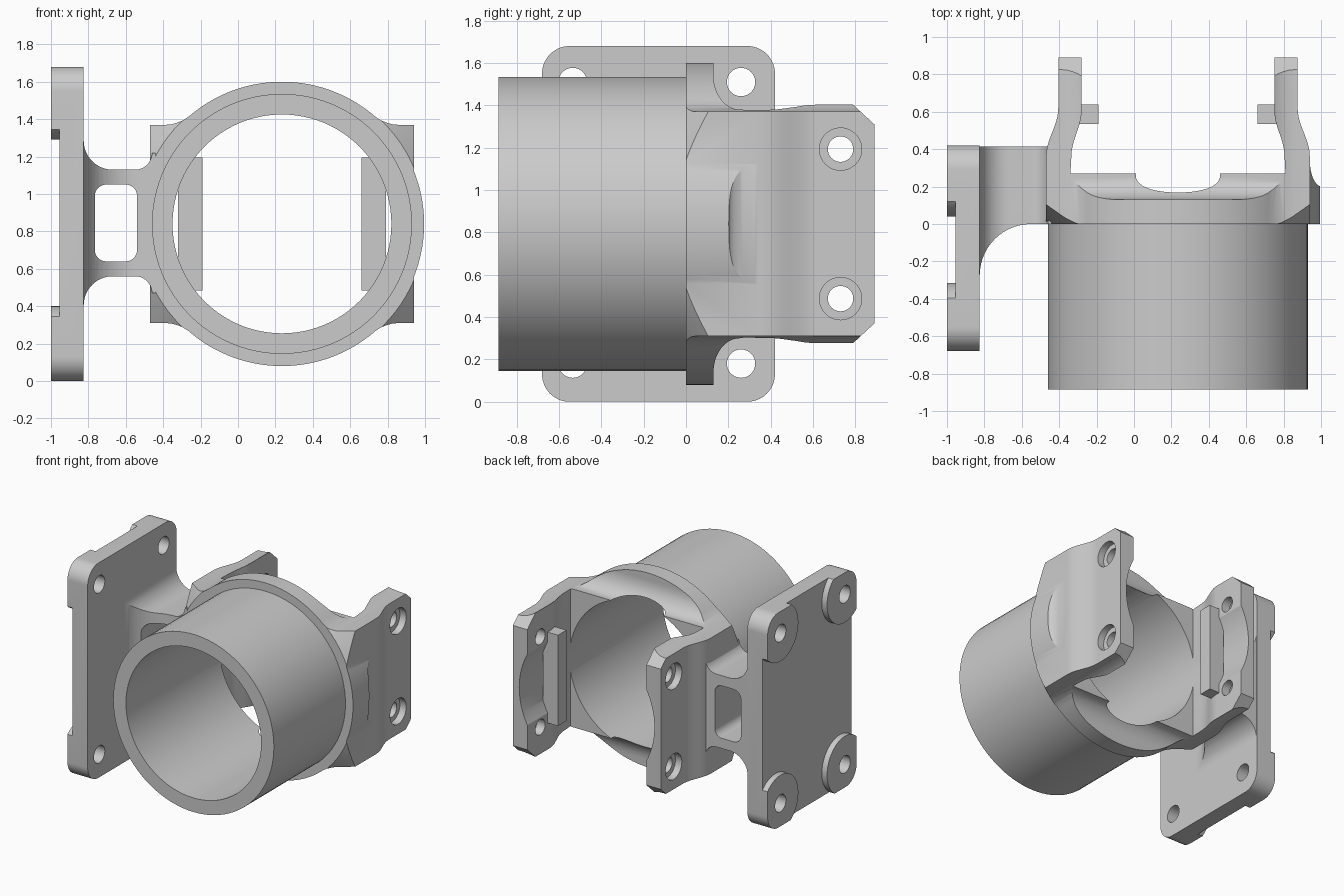
import bpy, bmesh, math
from mathutils import Matrix, Vector

if "Cube" in bpy.data.objects:
    bpy.data.objects.remove(bpy.data.objects["Cube"], do_unlink=True)

grey = bpy.data.materials.new("plain_grey")
grey.use_nodes = True
grey.diffuse_color = (0.6, 0.6, 0.6, 1)
grey.node_tree.nodes["Principled BSDF"].inputs["Base Color"].default_value = (0.6, 0.6, 0.6, 1)

CENTRE = Vector((0.235, 0, 0.84))   # axis of the tube
PLACE = {"X": lambda a, b, d: (d, a, b),
         "Y": lambda a, b, d: (a, d, b),
         "Z": lambda a, b, d: (a, b, d)}


def loft(name, rings, axis):
    """Solid between two matching outlines, each given as (points, depth)."""
    bm = bmesh.new()
    lo, hi = [[bm.verts.new(PLACE[axis](a, b, d)) for a, b in pts] for pts, d in rings]
    n = len(lo)
    bm.faces.new(lo)
    bm.faces.new(hi)
    for i in range(n):
        j = (i + 1) % n
        bm.faces.new((lo[i], lo[j], hi[j], hi[i]))
    bmesh.ops.recalc_face_normals(bm, faces=bm.faces)
    mesh = bpy.data.meshes.new(name)
    bm.to_mesh(mesh)
    bm.free()
    mesh.materials.append(grey)
    ob = bpy.data.objects.new(name, mesh)
    bpy.context.collection.objects.link(ob)
    return ob


def prism(name, pts, axis, lo, hi):
    return loft(name, [(pts, lo), (pts, hi)], axis)


def arc(cx, cy, rx, ry, start, end, n=14):
    angles = [math.radians(start + (end - start) * i / n) for i in range(n + 1)]
    return [(cx + rx * math.cos(t), cy + ry * math.sin(t)) for t in angles]


def circle(r, cx=0, cy=0, n=96):
    return arc(cx, cy, r, r, 0, 360, n)[:-1]


def ease(p, q, n=12):
    """S-shaped blend from p to q, running straight along the second axis."""
    return [(p[0] + (q[0] - p[0]) * (1 - math.cos(math.pi * i / n)) / 2,
             p[1] + (q[1] - p[1]) * i / n) for i in range(n + 1)]


def rect(a0, b0, a1, b1, r):
    return (arc(a1 - r, b1 - r, r, r, 0, 90) + arc(a0 + r, b1 - r, r, r, 90, 180)
            + arc(a0 + r, b0 + r, r, r, 180, 270) + arc(a1 - r, b0 + r, r, r, 270, 360))


def flip_a(pts):
    return pts + [(-a, b) for a, b in reversed(pts)]


def flip_b(pts, mid=0):
    return pts + [(a, 2 * mid - b) for a, b in reversed(pts)]


def boolean(ob, cutter, op):
    cutter.hide_render = True
    mod = ob.modifiers.new(op.lower(), "BOOLEAN")
    mod.object, mod.operation, mod.solver = cutter, op, "EXACT"
    bpy.context.view_layer.objects.active = ob
    bpy.ops.object.modifier_apply(modifier=mod.name)
    bpy.data.objects.remove(cutter, do_unlink=True)


def finish(ob, offset=Vector()):
    ob.data.transform(Matrix.Translation(offset))
    bpy.ops.object.select_all(action="DESELECT")
    ob.select_set(True)
    bpy.context.view_layer.objects.active = ob
    bpy.ops.object.shade_smooth_by_angle(angle=math.radians(25))


# Clamp body: round flange blended into square shoulders
quarter = arc(0, 0, 0.76, 0.76, 90, 49, 20)[1:]
quarter += [(0.53, 0.553), (0.56, 0.541), (0.59, 0.533), (0.62, 0.53), (0.705, 0.53)]
quarter += arc(0, 0, 0.76, 0.76, 21.93, 0, 12)[:-1]
right_half = quarter + [(0.76, 0)] + [(a, -b) for a, b in reversed(quarter)]
front = [(0, 0.76)] + right_half + [(0, -0.76)] + [(-a, b) for a, b in reversed(right_half)]
body = prism("clamp_body", front, "Y", 0, 0.89)

# Plan outline: waisted arms with a floor between them
plan = [(0.8, -0.1), (0.8, 0.2)] + arc(0.77, 0.34, 0.065, 0.14, 270, 180)
plan += ease((0.705, 0.36), (0.64, 0.62)) + [(0.64, 1), (0.515, 1)]
plan += ease((0.515, 0.61), (0.57, 0.36)) + [(0.575, 0.27)]
boolean(body, prism("plan_cutter", flip_a(plan), "Z", -2, 2), "INTERSECT")

# Side outline: flange fillet, flared arm edges, chamfered arm tips
side = [(-0.1, 0.9), (0.13, 0.9)] + arc(0.255, 0.70, 0.125, 0.16, 180, 270)
side += [(b, a) for a, b in ease((0.541, 0.35), (0.572, 0.6))]
side += [(0.78, 0.572), (0.89, 0.47), (1, 0.368)]
boolean(body, prism("side_cutter", flip_b(side), "X", -2, 2), "INTERSECT")

# Conical relief on the front of the shoulders
cone = loft("cone_cutter", [(circle(0.712), -0.05), (circle(1.867), 1)], "Y")
boolean(body, cone, "INTERSECT")

# Front tube and the bore through everything
boolean(body, prism("tube", circle(0.695), "Y", -0.885, 0.05), "UNION")
boolean(body, prism("bore", circle(0.585), "Y", -1, 1.1), "DIFFERENCE")

# Counterbored screw holes in both arms
for s in (-1, 1):
    for z in (-0.353, 0.353):
        for r, inner in ((0.06, 0.4), (0.1, 0.585)):
            hole = prism("hole", circle(r, 0.73, z, 40), "X", *sorted((s * inner, s * 0.8)))
            boolean(body, hole, "DIFFERENCE")
finish(body, CENTRE)

# Locating bars inside the arms
for label, s in (("right", -1), ("left", 1)):
    bar = prism(label + "_bar", [(s * 0.425, 0.535), (s * 0.555, 0.535),
                                 (s * 0.555, 0.64), (s * 0.425, 0.64)], "Z", -0.355, 0.355)
    finish(bar, CENTRE)

# Mounting plate with raised round pads and holes at the corners
plate = prism("mounting_plate", rect(-0.68, 0, 0.42, 1.68, 0.13), "X", -1, -0.825)
corners = [(y, z) for y in (-0.535, 0.26) for z in (0.18, 1.51)]
recess = prism("recess", [(-1, -0.5), (1, -0.5), (1, 2), (-1, 2)], "X", -1.1, -0.955)
for y, z in corners:
    boolean(recess, prism("pad", circle(0.22, y, z, 64), "X", -1.2, -0.9), "DIFFERENCE")
boolean(plate, recess, "DIFFERENCE")
for y, z in corners:
    boolean(plate, prism("hole", circle(0.067, y, z, 40), "X", -1.2, -0.7), "DIFFERENCE")
finish(plate)

# Neck joining plate and clamp, filleted both ways, with a window
MID = 0.845
neck_front = [(-0.85, MID + 0.44)] + arc(-0.67, MID + 0.44, 0.155, 0.155, 180, 270)
neck_front += arc(-0.55, MID + 0.375, 0.09, 0.09, 270, 360) + [(-0.44, MID + 0.375)]
neck = prism("neck", flip_b(neck_front, MID), "Y", -0.4, 0.415)
neck_plan = [(-0.9, 0.6), (-0.9, -0.275)] + arc(-0.55, -0.275, 0.275, 0.275, 180, 90)
neck_plan += [(-0.4, 0), (-0.4, 0.6)]
boolean(neck, prism("neck_cutter", neck_plan, "Z", -1, 3), "INTERSECT")
window = prism("window", rect(-0.765, 0.64, -0.54, 1.05, 0.06), "Y", -1, 1)
boolean(neck, window, "DIFFERENCE")
finish(neck)
